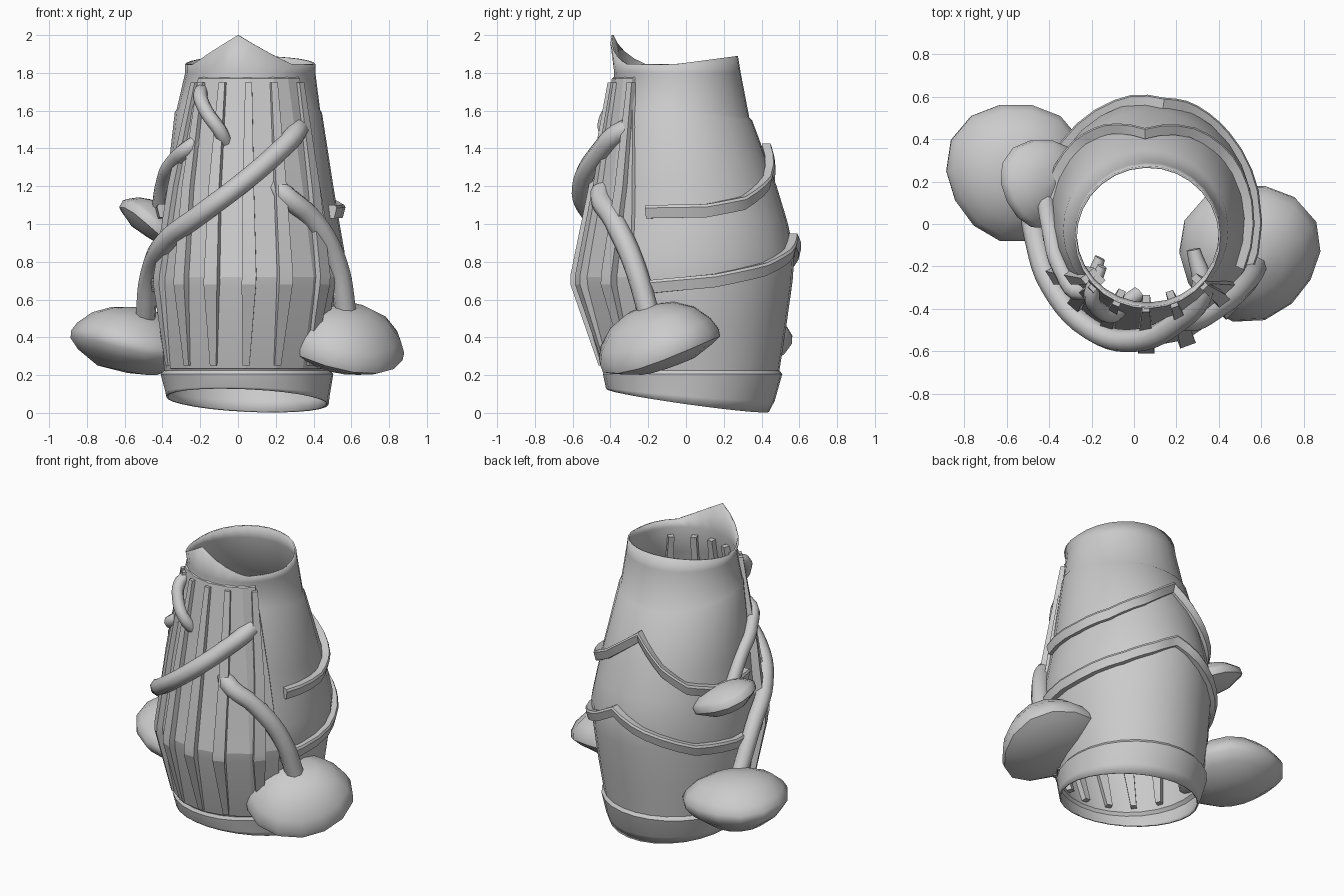
import bpy, bmesh
from math import sin, cos, pi, radians
from mathutils import Vector

if "Cube" in bpy.data.objects:
    bpy.data.objects.remove(bpy.data.objects["Cube"])

# Sleeve cross-sections: z, x min, x max, y min, y max
RINGS = [(0.0, -.38, .48, -.42, .44), (.06, -.385, .485, -.425, .47),
         (.205, -.41, .505, -.44, .51), (.225, -.39, .49, -.43, .495),
         (.45, -.415, .53, -.495, .53), (.7, -.43, .565, -.565, .565),
         (.85, -.42, .565, -.535, .575), (1.02, -.40, .535, -.50, .535),
         (1.2, -.38, .505, -.47, .48), (1.56, -.335, .445, -.405, .35),
         (1.575, -.325, .435, -.40, .335), (1.8, -.28, .41, -.38, .29),
         (1.86, -.28, .41, -.40, .275)]


def ring_point(z, a, off=0.0):
    """Point on the sleeve at height z and angle a, pushed out by off."""
    zc = min(max(z, 0), 1.86)
    for lo, hi in zip(RINGS, RINGS[1:]):
        if zc <= hi[0]:
            t = (zc - lo[0]) / (hi[0] - lo[0])
            x0, x1, y0, y1 = [p + (q - p) * t for p, q in zip(lo[1:], hi[1:])]
            break
    return Vector(((x0 + x1) / 2 + ((x1 - x0) / 2 + off) * cos(a),
                   (y0 + y1) / 2 + ((y1 - y0) / 2 + off) * sin(a), z))


def smooth(ob, angle):
    bpy.ops.object.select_all(action='DESELECT')
    ob.select_set(True)
    bpy.context.view_layer.objects.active = ob
    bpy.ops.object.shade_smooth_by_angle(angle=radians(angle))


def loft(name, rows, closed=True, caps=False, angle=35):
    """Skin a list of point rows into a mesh object."""
    bm = bmesh.new()
    vs = [[bm.verts.new(p) for p in r] for r in rows]
    n = len(rows[0])
    for r, s in zip(vs, vs[1:]):
        for i in range(n if closed else n - 1):
            j = (i + 1) % n
            bm.faces.new((r[i], r[j], s[j], s[i]))
    if caps:
        bm.faces.new(vs[0][::-1])
        bm.faces.new(vs[-1])
        bmesh.ops.recalc_face_normals(bm, faces=bm.faces)
    me = bpy.data.meshes.new(name)
    bm.to_mesh(me)
    bm.free()
    ob = bpy.data.objects.new(name, me)
    bpy.context.collection.objects.link(ob)
    smooth(ob, angle)
    return ob


def thicken(ob, t):
    m = ob.modifiers.new("thickness", 'SOLIDIFY')
    m.thickness = t
    m.offset = -1


# Thin sleeve shell, tilted hem below and pointed lip at the front of the top
N = 28
angles = [2 * pi * i / N - pi / 2 - radians(11) for i in range(N)]
rows = []
for k, ring in enumerate(RINGS):
    row = []
    for i, a in enumerate(angles):
        p = ring_point(ring[0], a)
        if k < 2:
            p.z = ring[0] + (.065 - .06 * sin(a) - .02 * cos(a)) * (1 if k == 0 else .6)
        elif k in (9, 10):
            p.z += .03 - .04 * sin(a)
        elif k == len(RINGS) - 1:
            d = min(i, N - i) / 4
            p.z = 1.845 + .045 * max(0, sin(a)) + .155 * max(0, 1 - d) ** 1.2
        row.append(p)
    rows.append(row)
thicken(loft("sleeve", rows), .01)

# Faceted front panel with a kink at its widest height
rows = []
for z, o in ((.235, .014), (.66, .02), (.72, .02), (1.2, .018), (1.77, .01)):
    t = max(0, (z - .7) / 1.07)
    pa = (-154 + 14 * t, -134, -113, -91, -70, -50 - 6 * t, -30 - 13 * t)
    edge = [ring_point(z, radians(d), o) for d in pa]
    # side edges sink into the sleeve
    rows.append([ring_point(z, radians(pa[0] - 1), -.005)] + edge
                + [ring_point(z, radians(pa[-1] + 1), -.005)])
rows.insert(0, [p * .99 for p in rows[0]])
rows.append([ring_point(1.78, radians(d), -.005) for d in (-141,) + pa + (-42,)])
loft("front_panel", rows, closed=False, angle=12)

# Tapered ribs running through the front panel
for n, d in enumerate((-156, -134, -113, -91, -70, -44)):
    rows = []
    for z, w, o in ((.25, .018, .025), (.68, .038, .052), (.73, .038, .052),
                    (1.2, .03, .045), (1.75, .018, .03)):
        t = max(0, (z - .7) / 1.07) if n == 0 else 0
        a = radians(d + 14 * t)
        side = Vector((-sin(a), cos(a), 0)) * w
        inner, outer = ring_point(z, a, -.05), ring_point(z, a, o)
        rows.append([inner - side, outer - side, outer + side, inner + side])
    loft(f"rib_{n + 1}", rows, caps=True, angle=15)


# Raised bands that rise to a peak at the back
def band(name, keys):
    rows = []
    for (d0, z0), (d1, z1) in zip(keys, keys[1:]):
        for s in range(3):
            t = s / 3
            rows.append((d0 + (d1 - d0) * t, z0 + (z1 - z0) * t))
    rows.append(keys[-1])
    sect = [(-.01, -.035), (.028, -.035), (.042, .02), (.035, .035), (-.01, .035)]
    loft(name, [[ring_point(z, radians(d), o) + Vector((0, 0, h)) for o, h in sect]
                for d, z in rows], caps=True)


band("upper_band", [(-25, 1.065), (10, 1.07), (35, 1.11), (62, 1.22), (91, 1.39),
                    (115, 1.21), (135, 1.1), (160, 1.05), (190, 1.07)])
band("lower_band", [(-28, .66), (15, .70), (45, .76), (65, .83), (82, .915),
                    (108, .81), (140, .70), (170, .67), (202, .68)])


# Vines: tapered tubes along smooth paths
def vine(name, pts, r):
    cu = bpy.data.curves.new(name, 'CURVE')
    cu.dimensions = '3D'
    cu.bevel_depth = r
    cu.bevel_resolution = 2
    cu.resolution_u = 5
    cu.use_fill_caps = True
    sp = cu.splines.new('BEZIER')
    sp.bezier_points.add(len(pts) - 1)
    for k, (b, p) in enumerate(zip(sp.bezier_points, pts)):
        b.co = p
        b.handle_left_type = b.handle_right_type = 'AUTO'
        b.radius = .6 if k == 0 else 1
    ob = bpy.data.objects.new(name, cu)
    bpy.context.collection.objects.link(ob)
    bpy.ops.object.select_all(action='DESELECT')
    ob.select_set(True)
    bpy.context.view_layer.objects.active = ob
    bpy.ops.object.convert(target='MESH')
    smooth(bpy.context.object, 50)


vine("long_vine", [(.28, -.12, 1.52), (.32, -.32, 1.5), (.2, -.465, 1.37), (0, -.55, 1.2),
                   (-.2, -.5, 1.05), (-.39, -.29, .9), (-.465, -.06, .74), (-.49, .12, .5)], .054)
vine("right_vine", [(.16, -.38, 1.24), (.24, -.45, 1.16), (.4, -.38, 1.02),
                    (.52, -.28, .8), (.575, -.19, .5)], .058)
vine("short_vine", [(-.15, -.2, 1.73), (-.2, -.33, 1.69), (-.17, -.40, 1.6),
                    (-.1, -.43, 1.5), (-.05, -.38, 1.42), (.02, -.33, 1.38)], .038)
vine("left_vine", [(-.16, -.16, 1.45), (-.24, -.32, 1.42), (-.35, -.2, 1.32),
                   (-.395, -.03, 1.21), (-.42, .12, 1.05)], .042)


# Mushroom caps: domed lens shapes with a slightly wavy rim
def cap(name, centre, radius, height, depth, normal):
    prof = [(.04, -depth), (.5, -depth * .9), (.85, -depth * .45), (.99, -.02), (1, .02),
            (.92, height * .35), (.7, height * .7), (.4, height * .92), (.04, height)]
    rot = Vector((0, 0, 1)).rotation_difference(Vector(normal))
    rows = []
    for r, z in prof:
        rows.append([Vector(centre) + rot @ Vector((
            r * radius * cos(a) * (1 + .03 * r * sin(3 * a)),
            r * radius * sin(a) * (1 + .03 * r * sin(3 * a)),
            z + .02 * r * r * sin(2 * a))) for a in [2 * pi * i / 14 for i in range(14)]])
    loft(name, rows, caps=True, angle=50)


cap("right_cap", (.545, -.13, .34), .335, .24, .10, (.13, -.28, 1))
cap("left_cap", (-.56, .25, .37), .33, .19, .16, (.14, -.06, 1))
cap("small_cap", (-.44, .195, 1.0), .21, .11, .08, (.6, -.05, 1))
